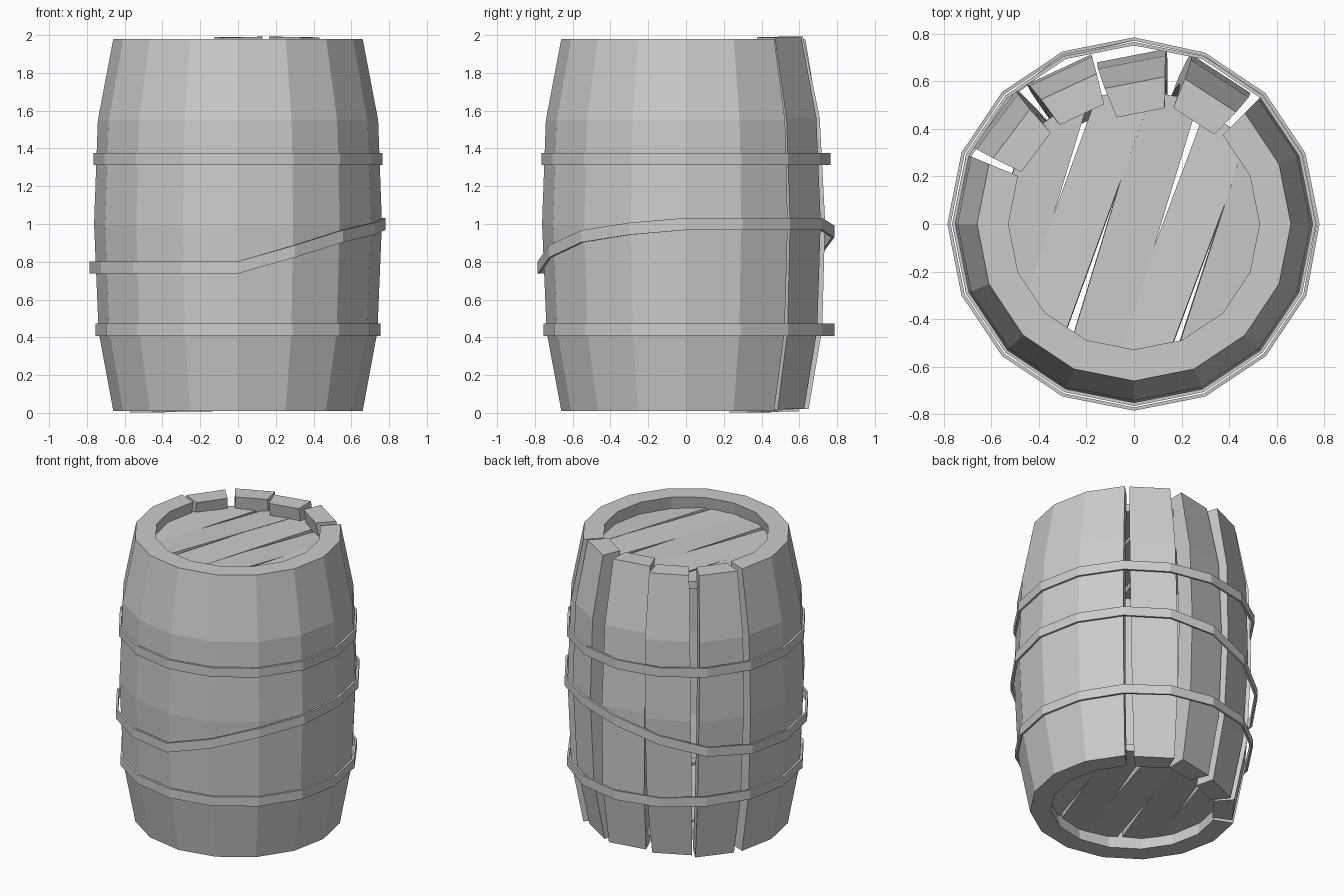
import bpy, bmesh
from math import sin, cos, radians, pi
from mathutils import Matrix, Vector

if "Cube" in bpy.data.objects:
    bpy.data.objects.remove(bpy.data.objects["Cube"])

STEP = 22.5
OUTER = [(.66, .01), (.738, .43), (.762, 1.0), (.742, 1.55), (.66, 1.98)]
PROFILE = OUTER + [(r - .132, z) for r, z in reversed(OUTER)]


def finish(bm, name):
    bmesh.ops.recalc_face_normals(bm, faces=bm.faces)
    me = bpy.data.meshes.new(name)
    bm.to_mesh(me)
    bm.free()
    ob = bpy.data.objects.new(name, me)
    bpy.context.collection.objects.link(ob)
    return ob


def sweep(rings, closed):
    """Skin a list of cross-section rings, capping the ends when open."""
    bm = bmesh.new()
    vs = [[bm.verts.new(p) for p in ring] for ring in rings]
    n = len(vs[0])
    for i in range(len(vs) if closed else len(vs) - 1):
        a, b = vs[i], vs[(i + 1) % len(vs)]
        for j in range(n):
            k = (j + 1) % n
            bm.faces.new((a[j], a[k], b[k], b[j]))
    if not closed:
        for ring in (vs[0], vs[-1]):
            for j in range(n // 2 - 1):
                bm.faces.new((ring[j], ring[j + 1], ring[n - 2 - j], ring[n - 1 - j]))
    return bm


def polar(r, deg, z):
    return Vector((r * cos(radians(deg)), r * sin(radians(deg)), z))


def wall(start, count):
    return sweep([[polar(r, start + i * STEP, z) for r, z in PROFILE]
                  for i in range(count + 1)], False)


# Solid part of the barrel wall: 11 of 16 segments, open at the back
finish(wall(157.5, 11), "barrel_wall")

# Four loose staves: mid-height position, heading, height shift, sideways and outward lean
STAVES = [(-.585, .445, 143, -.008, -.6, 0.3), (-.315, .65, 115, -.004, .4, 1.0),
          (-.01, .708, 101, .012, -.5, -0.8), (.365, .632, 57, .01, .8, 0.0)]
for i, (x, y, yaw, dz, side, out) in enumerate(STAVES):
    bm = wall(-STEP / 2, 1)
    mid = .762 * cos(radians(STEP / 2))
    m = (Matrix.Translation((x, y, 1 + dz)) @ Matrix.Rotation(radians(yaw), 4, 'Z')
         @ Matrix.Rotation(radians(side), 4, 'X') @ Matrix.Rotation(radians(out), 4, 'Y')
         @ Matrix.Translation((-mid, 0, -1)))
    bm.transform(m)
    finish(bm, f"loose_stave_{i + 1}")


# Metal hoops
def hoop(name, heights, radii, half=.032, thick=.014):
    rings = []
    for i in range(16):
        r, z = radii[i], heights[i]
        rings.append([polar(q, i * STEP, z + s) for q, s in
                      ((r - thick, -half), (r, -half), (r, half), (r - thick, half))])
    finish(sweep(rings, True), name)


hoop("upper_hoop", [1.345] * 16, [.765] * 16)
hoop("lower_hoop", [.44] * 16, [.755, .755, .765, .78, .785, .775] + [.755] * 10)
hoop("slipped_hoop",
     [1.0, 1.0, 1.0, 1.0, .96, .88, .80] + [.77] * 6 + [.855, .935, .975],
     [.78] * 4 + [.785] + [.785] * 11)


# Lid and base made of slanted planks cut from a disc
def plank(name, centre, z, twist, tilt):
    bm = bmesh.new()
    bmesh.ops.create_cone(bm, cap_ends=True, segments=16, radius1=.57, radius2=.57, depth=.05,
                          matrix=Matrix.Rotation(radians(-19), 4, 'Z').inverted())
    for s in (1, -1):
        res = bmesh.ops.bisect_plane(bm, geom=bm.verts[:] + bm.edges[:] + bm.faces[:],
                                     plane_co=(centre + s * .108, 0, 0), plane_no=(s, 0, 0),
                                     clear_outer=True)
        cut = [e for e in res['geom_cut'] if isinstance(e, bmesh.types.BMEdge)]
        if cut:
            bmesh.ops.holes_fill(bm, edges=cut)
    bm.transform(Matrix.Translation((0, 0, z)) @ Matrix.Rotation(radians(-19), 4, 'Z')
                 @ Matrix.Translation((centre, 0, 0)) @ Matrix.Rotation(radians(twist), 4, 'Z')
                 @ Matrix.Rotation(radians(tilt), 4, 'Y') @ Matrix.Translation((-centre, 0, 0)))
    finish(bm, name)


for i, (tw, ti) in enumerate([(2, 3), (-1, -3), (2, 2), (-1.5, -3), (1, 4)]):
    c = (i - 2) * .222
    plank(f"lid_plank_{i + 1}", c, 1.87, tw, ti)
    plank(f"base_plank_{i + 1}", c, .12, tw, ti)
